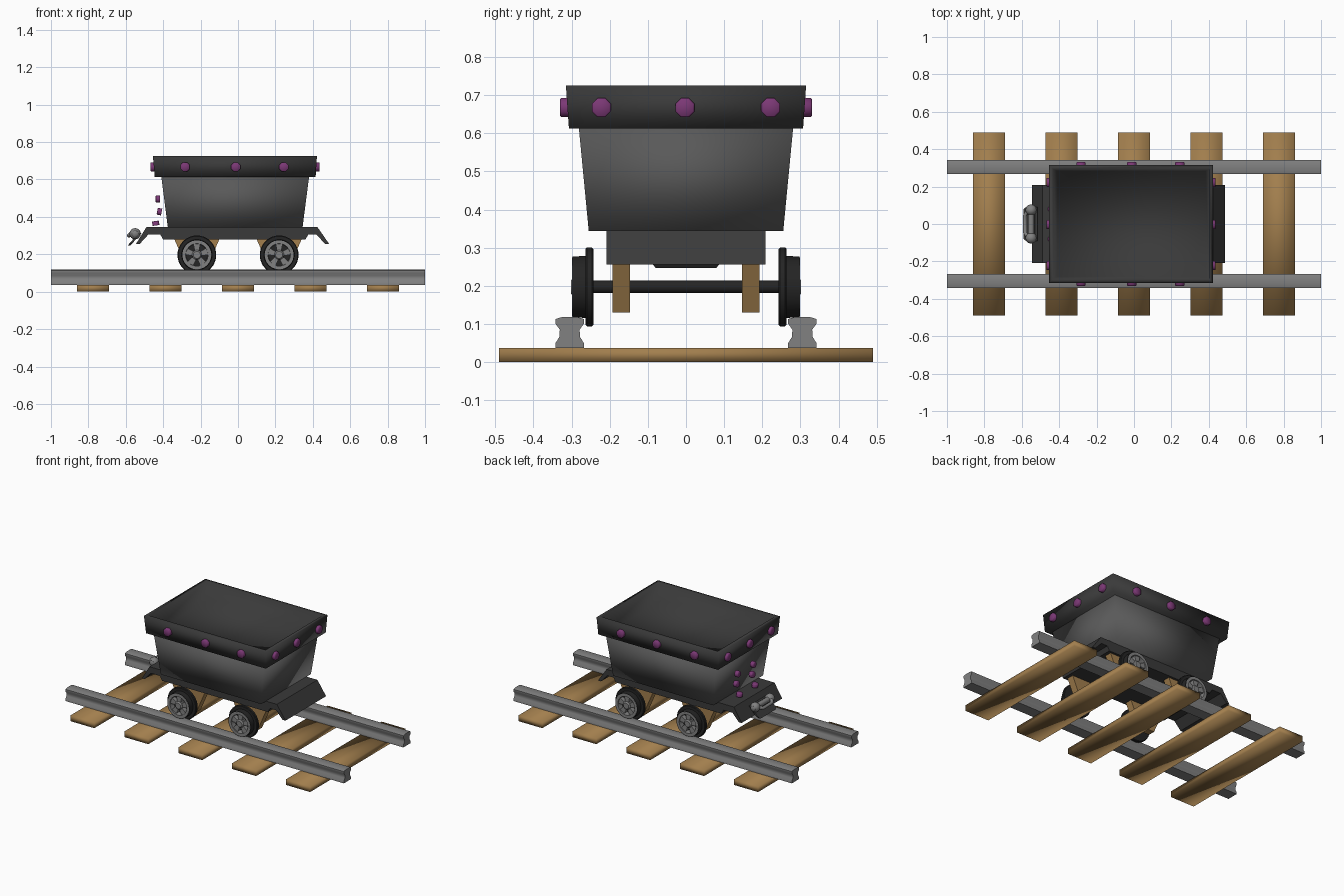
import bpy, bmesh, math
from mathutils import Matrix, Vector

if "Cube" in bpy.data.objects:
    bpy.data.objects.remove(bpy.data.objects["Cube"])


def material(name, r, g, b):
    m = bpy.data.materials.new(name)
    m.diffuse_color = (r, g, b, 1)
    m.use_nodes = True
    m.node_tree.nodes["Principled BSDF"].inputs["Base Color"].default_value = m.diffuse_color
    return m


IRON = material("dark_iron", 0.1, 0.1, 0.1)
TRIM = material("blackened_iron", 0.042, 0.042, 0.042)
BLACK = material("black_wheel", 0.018, 0.018, 0.018)
STEEL = material("grey_steel", 0.22, 0.22, 0.22)
WOOD = material("brown_wood", 0.36, 0.21, 0.075)
PURPLE = material("purple_rivet", 0.2, 0.04, 0.18)


def finish(name, bm, mats, smooth=None):
    bmesh.ops.recalc_face_normals(bm, faces=bm.faces)
    me = bpy.data.meshes.new(name)
    bm.to_mesh(me)
    bm.free()
    for m in mats:
        me.materials.append(m)
    ob = bpy.data.objects.new(name, me)
    bpy.context.collection.objects.link(ob)
    if smooth:
        bpy.ops.object.select_all(action='DESELECT')
        ob.select_set(True)
        bpy.context.view_layer.objects.active = ob
        bpy.ops.object.shade_smooth_by_angle(angle=math.radians(smooth))
    return ob


def loft(bm, rings, caps=True, closed=False):
    loops = [[bm.verts.new(p) for p in ring] for ring in rings]
    pairs = list(zip(loops, loops[1:])) + ([(loops[-1], loops[0])] if closed else [])
    for a, b in pairs:
        n = len(a)
        for i in range(n):
            bm.faces.new((a[i], a[(i + 1) % n], b[(i + 1) % n], b[i]))
    if caps:
        bm.faces.new(loops[0])
        bm.faces.new(loops[-1])


def box(name, x0, x1, y0, y1, z0, z1, mat):
    bm = bmesh.new()
    loft(bm, [[(x0, y0, z), (x1, y0, z), (x1, y1, z), (x0, y1, z)] for z in (z0, z1)])
    return finish(name, bm, [mat], 180)


def extrude_y(name, profile, y0, y1, mat):
    bm = bmesh.new()
    loft(bm, [[(x, y, z) for x, z in profile] for y in (y0, y1)])
    return finish(name, bm, [mat])


def lathe(name, profile, centre, axis, mat, n=24, closed=False, smooth=35):
    # profile is (radius, distance along axis)
    bm = bmesh.new()
    rot = Vector(axis).to_track_quat('Z', 'Y').to_matrix()
    c = Vector(centre)
    rings = [[c + rot @ Vector((r * math.cos(2 * math.pi * (i + .5) / n),
                                r * math.sin(2 * math.pi * (i + .5) / n), h))
              for i in range(n)] for r, h in profile]
    loft(bm, rings, caps=not closed, closed=closed)
    return finish(name, bm, [mat], smooth)


def tube(name, pts, r, mat):
    cu = bpy.data.curves.new(name, 'CURVE')
    cu.dimensions = '3D'
    cu.bevel_depth = r
    cu.bevel_resolution = 2
    cu.use_fill_caps = True
    sp = cu.splines.new('POLY')
    sp.points.add(len(pts) - 1)
    for p, q in zip(sp.points, pts):
        p.co = (*q, 1)
    cu.materials.append(mat)
    bpy.context.collection.objects.link(bpy.data.objects.new(name, cu))


# Track: sleepers and waisted rails
for i, x in enumerate((-0.775, -0.387, 0, 0.387, 0.775)):
    box(f"sleeper_{i}", x - .086, x + .086, -.49, .49, 0, .037, WOOD)
half = [(.037, .037), (.037, .05), (.027, .066), (.026, .085), (.037, .1), (.037, .113), (.02, .118)]
for s in (-1, 1):
    prof = half + [(-a, z) for a, z in reversed(half)]
    bm = bmesh.new()
    loft(bm, [[(x, s * .305 + a, z) for a, z in prof] for x in (-1, 1)])
    finish(f"rail_{s}", bm, [STEEL], 60)


def rect_loft(name, rings, mat):
    # each ring is (x0, x1, half depth, z)
    bm = bmesh.new()
    loft(bm, [[(a, -d, z), (b, -d, z), (b, d, z), (a, d, z)] for a, b, d, z in rings])
    return finish(name, bm, [mat], 180)


# Tapered hopper, and its flared rim with a sunken tray
rect_loft("hopper", [(-.375, .345, .255, .343), (-.41, .38, .281, .614)], IRON)
rect_loft("hopper_rim", [(-.445, .415, .307, .612), (-.455, .422, .315, .725),
                         (-.432, .402, .293, .725), (-.41, .383, .283, .615)], TRIM)

# Underframe with drooping end aprons
extrude_y("underframe", [(-.545, .256), (-.49, .345), (.425, .345), (.487, .256), (.465, .256),
                         (.42, .305), (.375, .305), (.36, .278), (-.40, .278), (-.415, .305),
                         (-.48, .305), (-.525, .256)], -.208, .208, TRIM)

# Wheels, axles and wooden axle brackets
CZ = .197
for wx in (-.22, .22):
    lathe("axle", [(.017, -.25), (.017, .25)], (wx, 0, CZ), (0, 1, 0), BLACK, 12)
    for s in (-1, 1):
        c, ax = (wx, 0, CZ), (0, s, 0)
        extrude_y("axle_bracket", [(wx - .12, .28), (wx + .12, .28), (wx + .055, .13), (wx - .055, .13)],
                  s * .17 - .023, s * .17 + .023, WOOD)
        lathe("wheel_flange", [(.10, .243), (.104, .247), (.104, .26), (.10, .264)], c, ax, BLACK, 28)
        lathe("wheel_tread", [(.082, .262), (.08, .298), (.076, .298), (.076, .262)], c, ax, BLACK, 28, True)
        lathe("wheel_ring", [(.0775, .264), (.0775, .299), (.06, .299), (.058, .264)], c, ax, STEEL, 28, True)
        lathe("wheel_hub", [(.026, .264), (.026, .294), (.019, .301)], c, ax, STEEL, 16)
        # Five tapered spokes
        bm = bmesh.new()
        for k in range(5):
            a = math.pi / 2 + k * math.tau / 5
            u, v = Vector((math.cos(a), 0, math.sin(a))), Vector((-math.sin(a), 0, math.cos(a)))
            o = Vector((wx, 0, CZ))
            loft(bm, [[o + u * r + v * w + Vector((0, s * y, 0))
                       for r, w in ((.018, -.011), (.065, -.02), (.065, .02), (.018, .011))]
                      for y in (.264, .292)])
        finish("wheel_spokes", bm, [STEEL])


# Rivets around the rim
def rivet(pos, axis, r=.027, h=.02):
    lathe("rivet", [(r, -.012), (r, h * .8), (r * .85, h)], pos, axis, PURPLE, 8, smooth=60)


for s in (-1, 1):
    for x in (-.283, -.012, .245):
        rivet((x, s * .311, .667), (0, s, 0))
    for y in (-.222, -.003, .222):
        rivet((-.45 if s < 0 else .419, y, .667), (s, 0, 0), h=.018)

# Small rivets following a curve down the coupling end
for y in (-.08, .08):
    for x, z, axis in ((-.428, .495, (-1, 0, 0)), (-.42, .428, (-1, 0, .2)), (-.44, .366, (-.15, 0, 1))):
        rivet((x, y, z), axis, .02, .012)

# Coupling: tilted rounded plate, end knobs, bar and link
bm = bmesh.new()
plate = [(-.09, 0), (.09, 0), (.09, .8), (.08, 1), (-.08, 1), (-.09, .8)]
loft(bm, [[(-.53 - .06 * t + dx, y, .315 - .068 * t) for y, t in plate] for dx in (0, .015)])
finish("coupling_plate", bm, [TRIM])
for s in (-1, 1):
    bm = bmesh.new()
    bmesh.ops.create_uvsphere(bm, u_segments=12, v_segments=8, radius=.03,
                              matrix=Matrix.Translation((-.55, s * .075, .31)))
    finish("coupling_knob", bm, [STEEL], 40)
tube("coupling_bar", [(-.55, -.1, .31), (-.55, .1, .31)], .017, STEEL)
tube("coupling_link", [(-.548, -.06, .315), (-.575, -.06, .308), (-.583, -.045, .3),
                       (-.583, .045, .3), (-.575, .06, .308), (-.548, .06, .315)], .011, STEEL)
